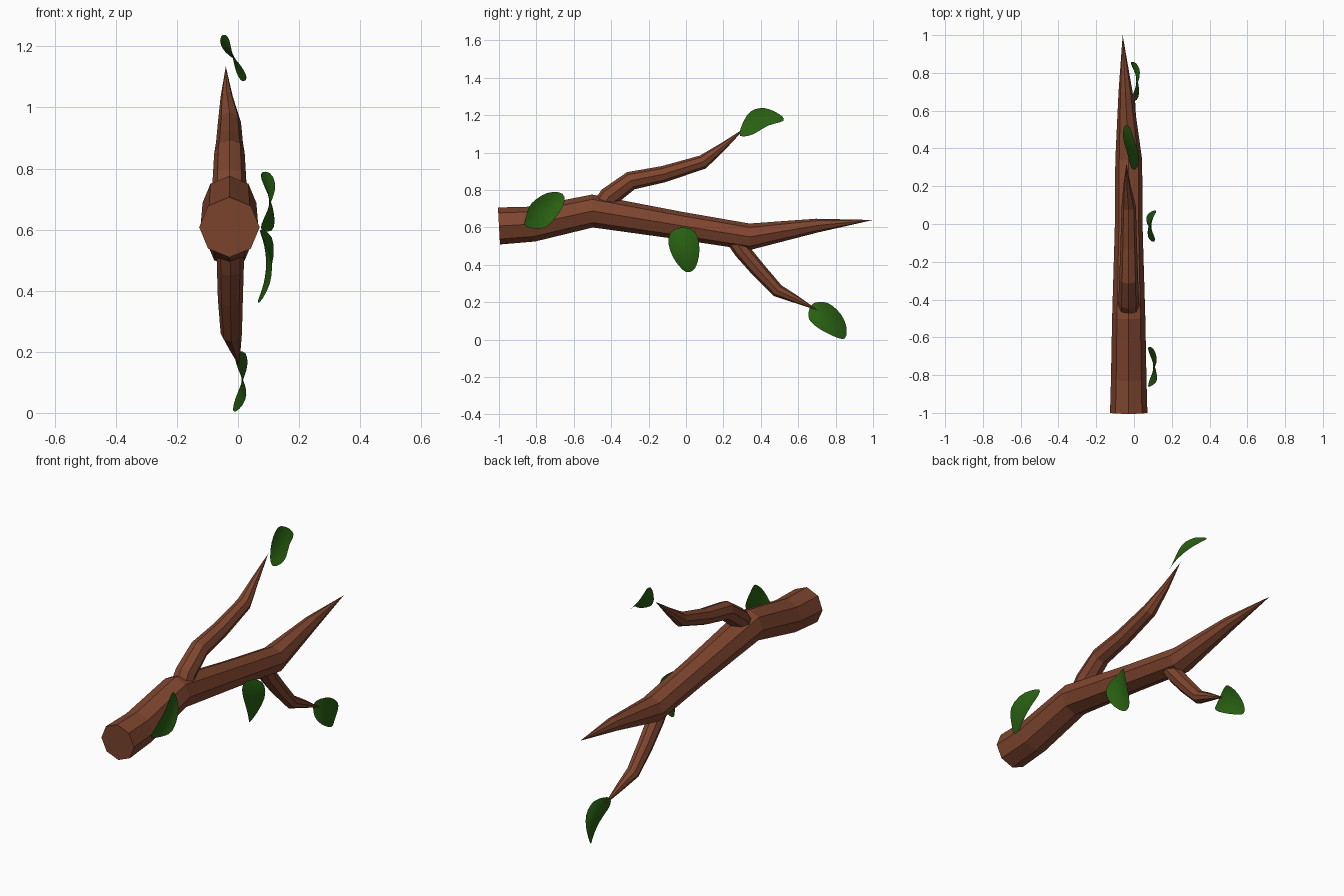
import bpy, bmesh, math
from mathutils import Vector

if "Cube" in bpy.data.objects:
    bpy.data.objects.remove(bpy.data.objects["Cube"])


def material(name, col):
    m = bpy.data.materials.new(name)
    m.diffuse_color = (*col, 1)
    m.use_nodes = True
    m.node_tree.nodes["Principled BSDF"].inputs["Base Color"].default_value = m.diffuse_color
    return m


bark = material("bark_brown", (0.21, 0.06, 0.028))
green = material("leaf_green", (0.022, 0.118, 0.006))


def finish(name, bm, mat, smooth):
    bmesh.ops.recalc_face_normals(bm, faces=bm.faces)
    for f in bm.faces:
        f.smooth = smooth
    me = bpy.data.meshes.new(name)
    bm.to_mesh(me)
    bm.free()
    me.materials.append(mat)
    ob = bpy.data.objects.new(name, me)
    bpy.context.collection.objects.link(ob)
    return ob


def branch(name, stations, sides=8):
    """Faceted tube through (x, y, z, radius) stations, ending in a point."""
    bm = bmesh.new()
    pts = [Vector(s[:3]) for s in stations]
    rings = []
    for i, p in enumerate(pts[:-1]):
        t = (pts[i + 1] - p).normalized()
        if i:
            t = (t + (p - pts[i - 1]).normalized()).normalized()
        side = (Vector((1, 0, 0)) - t * t.x).normalized()
        up = side.cross(t)
        r = stations[i][3]
        rings.append([bm.verts.new(p + r * (math.cos(a) * up + math.sin(a) * side))
                      for a in (2 * math.pi * k / sides for k in range(sides))])
    for a, b in zip(rings, rings[1:]):
        for k in range(sides):
            n = (k + 1) % sides
            bm.faces.new((a[k], a[n], b[n], b[k]))
    tip = bm.verts.new(pts[-1])
    for k in range(sides):
        bm.faces.new((rings[-1][k], rings[-1][(k + 1) % sides], tip))
    bm.faces.new(rings[0])
    return finish(name, bm, bark, False)


def leaf(name, outline, x0, axis, tilt=0.0, kl=1.6, kw=3.5, rings=5, sub=3):
    """Saddle-shaped blade: rounded (y, z) outline filled with scaled rings."""
    n = len(outline)
    P = [Vector(p) for p in outline]
    rim = []
    for i in range(n):
        a, b, c, d = P[i - 1], P[i], P[(i + 1) % n], P[(i + 2) % n]
        for s in range(sub):
            t = s / sub
            rim.append(0.5 * (2 * b + (c - a) * t + (2 * a - 5 * b + 4 * c - d) * t * t
                              + (3 * b - a - 3 * c + d) * t ** 3))
    mid = sum(P, Vector((0, 0))) / n
    ca, sa = math.cos(math.radians(axis)), math.sin(math.radians(axis))
    bm = bmesh.new()

    def vert(q):
        l, w = q.x * ca + q.y * sa, q.y * ca - q.x * sa
        x = x0 - kl * l * l + kw * w * w + tilt * q.y
        return bm.verts.new((x, mid.x + q.x, mid.y + q.y))

    centre = vert(Vector((0, 0)))
    loops = [[vert((p - mid) * (r / rings)) for p in rim] for r in range(1, rings + 1)]
    m = len(rim)
    for k in range(m):
        j = (k + 1) % m
        bm.faces.new((centre, loops[0][k], loops[0][j]))
        for a, b in zip(loops, loops[1:]):
            bm.faces.new((a[k], b[k], b[j], a[j]))
    return finish(name, bm, green, True)


# Branches
branch("main_branch", [(-.028, -1, .608, .099), (-.028, -.82, .618, .094),
                       (-.028, -.5, .688, .088), (-.028, -.03, .61, .074),
                       (-.028, .34, .55, .071), (-.045, .7, .61, .037), (-.06, 1, .64, 0)])
branch("upper_branch", [(-.028, -.46, .69, .058), (-.028, -.41, .765, .055),
                        (-.028, -.295, .85, .05), (-.028, -.12, .885, .044),
                        (-.028, .09, .95, .038), (-.037, .2, 1.035, .02), (-.04, .32, 1.135, 0)])
branch("lower_branch", [(-.025, .25, .55, .046), (-.025, .3, .475, .044),
                        (-.025, .385, .375, .041), (-.022, .49, .262, .035),
                        (-.012, .58, .22, .022), (.003, .71, .155, 0)])

# Leaves
leaf("rear_leaf", [(-.855, .605), (-.855, .66), (-.825, .73), (-.74, .785), (-.66, .78),
                   (-.655, .72), (-.70, .65), (-.76, .597)], .102, 43)
leaf("middle_leaf", [(-.08, .575), (-.02, .6), (.05, .575), (.072, .48), (.05, .385),
                     (.0, .362), (-.06, .425), (-.093, .51)], .092, -72)
leaf("lower_leaf", [(.66, .165), (.69, .198), (.76, .195), (.825, .14), (.857, .07),
                    (.85, .008), (.8, .014), (.71, .06), (.658, .11)], .012, -40)
leaf("upper_leaf", [(.29, 1.09), (.3, 1.15), (.345, 1.22), (.42, 1.238), (.5, 1.205),
                    (.52, 1.17), (.44, 1.145), (.355, 1.097)], -.012, 25, tilt=-.6)
